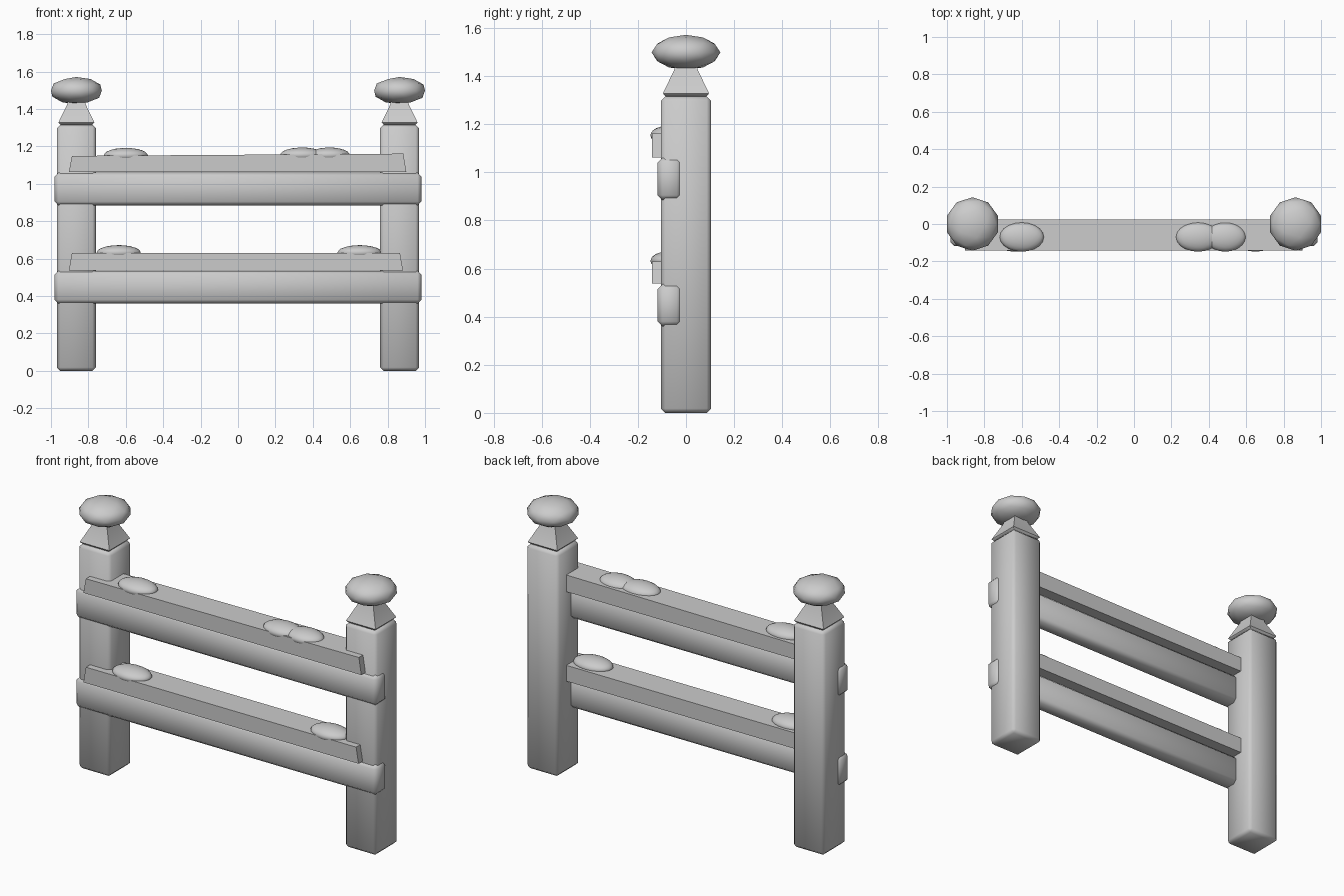
import bpy, bmesh, math
from mathutils import Matrix

if "Cube" in bpy.data.objects:
    bpy.data.objects.remove(bpy.data.objects["Cube"], do_unlink=True)

GREY = (0.6, 0.6, 0.6, 1)
mat = bpy.data.materials.new("plain grey")
mat.use_nodes = True
mat.diffuse_color = GREY
mat.node_tree.nodes["Principled BSDF"].inputs["Base Color"].default_value = GREY


def finish(name, bm, angle=50):
    bmesh.ops.recalc_face_normals(bm, faces=bm.faces)
    mesh = bpy.data.meshes.new(name)
    bm.to_mesh(mesh)
    bm.free()
    mesh.materials.append(mat)
    ob = bpy.data.objects.new(name, mesh)
    bpy.context.collection.objects.link(ob)
    bpy.ops.object.select_all(action='DESELECT')
    ob.select_set(True)
    bpy.context.view_layer.objects.active = ob
    bpy.ops.object.shade_smooth_by_angle(angle=math.radians(angle))
    return ob


def box(name, low, high, bevel=0.0, end_slant=0.0):
    size = [b - a for a, b in zip(low, high)]
    mid = [(a + b) / 2 for a, b in zip(low, high)]
    bm = bmesh.new()
    bmesh.ops.create_cube(bm, size=1, matrix=Matrix.Translation(mid) @ Matrix.Diagonal((*size, 1)))
    # Pull the top corners in so the ends lean
    for v in bm.verts:
        if v.co.z > mid[2]:
            v.co.x -= math.copysign(end_slant, v.co.x - mid[0])
    if bevel:
        bmesh.ops.bevel(bm, geom=bm.edges[:], offset=bevel, segments=1, affect='EDGES')
    return finish(name, bm)


def ball(name, centre, radii, detail):
    bm = bmesh.new()
    bmesh.ops.create_icosphere(bm, subdivisions=detail, radius=1,
                               matrix=Matrix.Translation(centre) @ Matrix.Diagonal((*radii, 1)))
    return finish(name, bm, 80)


def post_cap(name, x):
    # Square rings lofted from the undercut lip up to the neck
    bm = bmesh.new()
    previous = None
    for half, z in ((0.08, 1.31), (0.096, 1.328), (0.049, 1.425), (0.044, 1.46)):
        ring = [bm.verts.new((x + sx * half, sy * half, z))
                for sx, sy in ((-1, -1), (1, -1), (1, 1), (-1, 1))]
        if previous:
            for i in range(4):
                j = (i + 1) % 4
                bm.faces.new((previous[i], previous[j], ring[j], ring[i]))
        else:
            bm.faces.new(ring[::-1])
        previous = ring
    bm.faces.new(previous)
    return finish(name, bm)


# Posts with tapered caps and flattened ball finials
for side, s in (("left", 1), ("right", -1)):
    x = s * 0.864
    box(side + "_post", (x - 0.104, -0.104, 0), (x + 0.104, 0.104, 1.315), 0.018)
    post_cap(side + "_post_cap", x)
    ball(side + "_finial", (x, 0, 1.498), (0.143, 0.143, 0.073), 2)

# Rails, each carrying a snow slab
for level, z, x_end in (("lower", 0.36, 0.882), ("upper", 0.885, 0.9)):
    box(level + "_rail", (-0.98, -0.118, z), (0.98, -0.018, z + 0.175), 0.02)
    slab = box(level + "_snow_slab", (-0.904, -0.142, z + 0.177), (x_end, 0.024, z + 0.27),
               end_slant=0.016)
    # Slightly uneven top
    if level == "upper":
        for v in slab.data.vertices:
            if v.co.z > z + 0.25:
                v.co.z += 0.006 * math.copysign(1, v.co.x)

# Rounded snow lumps on the slabs
for i, (x, z, rx) in enumerate(((-0.6, 1.152, 0.118), (0.342, 1.154, 0.118), (0.488, 1.154, 0.11),
                                (-0.638, 0.632, 0.118), (0.65, 0.632, 0.118))):
    ball("snow_lump_%d" % (i + 1), (x, -0.07, z), (rx, 0.078, 0.04), 3)
